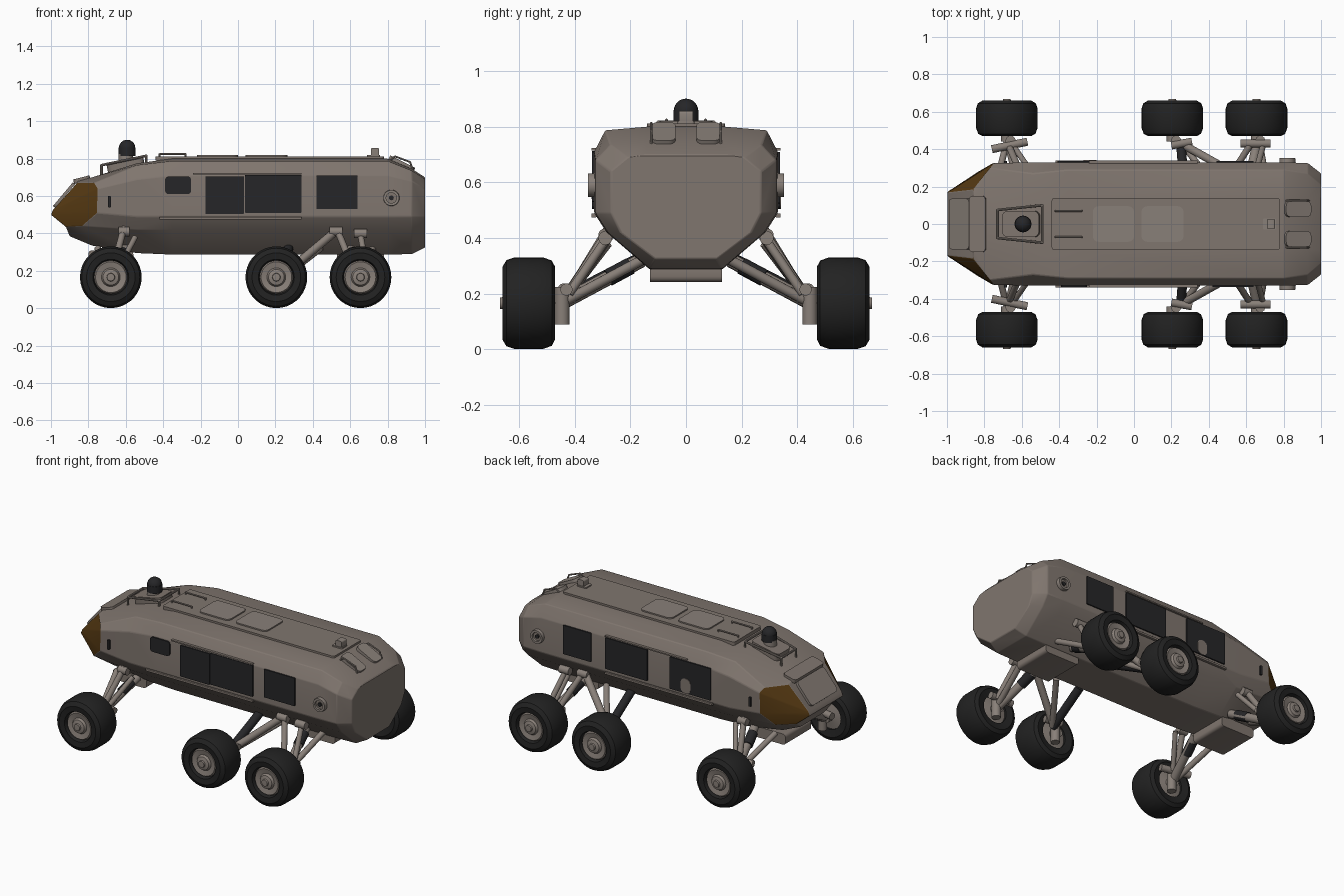
import bpy, bmesh, math
from mathutils import Vector, Matrix

if "Cube" in bpy.data.objects:
    bpy.data.objects.remove(bpy.data.objects["Cube"])


def material(name, rgb):
    m = bpy.data.materials.new(name)
    m.diffuse_color = (*rgb, 1)
    m.use_nodes = True
    m.node_tree.nodes["Principled BSDF"].inputs["Base Color"].default_value = m.diffuse_color
    return m


HULL = material("taupe hull", (0.215, 0.18, 0.157))
METAL = material("light taupe metal", (0.25, 0.215, 0.19))
TYRE = material("tyre black", (0.016, 0.016, 0.016))
GLASS = material("dark glass", (0.019, 0.019, 0.021))
AMBER = material("amber canopy", (0.09, 0.04, 0.006))


def finish(name, bm, mats, angle=35):
    bmesh.ops.recalc_face_normals(bm, faces=bm.faces[:])
    me = bpy.data.meshes.new(name)
    bm.to_mesh(me)
    bm.free()
    for m in mats:
        me.materials.append(m)
    ob = bpy.data.objects.new(name, me)
    bpy.context.collection.objects.link(ob)
    bpy.ops.object.select_all(action='DESELECT')
    bpy.context.view_layer.objects.active = ob
    ob.select_set(True)
    bpy.ops.object.shade_smooth_by_angle(angle=math.radians(angle))
    return ob


def rods(name, segs, mat, n=14):
    """Cylinders between point pairs, with a ball at each end of thin tubes."""
    bm = bmesh.new()
    for p, q, r in segs:
        p, q = Vector(p), Vector(q)
        d = q - p
        mx = Matrix.Translation((p + q) / 2) @ d.to_track_quat('Z', 'Y').to_matrix().to_4x4()
        bmesh.ops.create_cone(bm, cap_ends=True, segments=n, radius1=r, radius2=r,
                              depth=d.length, matrix=mx)
        if r < 0.01:
            for e in (p, q):
                bmesh.ops.create_uvsphere(bm, u_segments=8, v_segments=6, radius=r,
                                          matrix=Matrix.Translation(e))
    return finish(name, bm, [mat])


def plate(name, lo, hi, axis, corner, mat, tilt=0):
    """Box with rounded corners around one axis (0 x, 1 y, 2 z)."""
    lo, hi = Vector(lo), Vector(hi)
    bm = bmesh.new()
    bmesh.ops.create_cube(bm, size=1, matrix=Matrix.Diagonal((*(hi - lo), 1)))
    if corner:
        edges = [e for e in bm.edges
                 if abs((e.verts[0].co - e.verts[1].co).normalized()[axis]) > 0.9]
        bmesh.ops.bevel(bm, geom=edges, offset=corner, segments=4, profile=0.5, affect='EDGES')
    bm.transform(Matrix.Translation((lo + hi) / 2) @ Matrix.Rotation(tilt, 4, 'Y'))
    return finish(name, bm, [mat])


def lathe(name, profile, x, z, s, mat, n=32, closed=False):
    """Revolve (radius, y) points about the y axis; s is the side."""
    bm = bmesh.new()
    rings = []
    for k in range(n):
        a = 2 * math.pi * k / n
        rings.append([bm.verts.new((x + r * math.cos(a), s * y, z + r * math.sin(a)))
                      for r, y in profile])
    m = len(profile)
    for k in range(n):
        a, b = rings[k], rings[(k + 1) % n]
        for i in range(m if closed else m - 1):
            j = (i + 1) % m
            bm.faces.new((a[i], a[j], b[j], b[i]))
    bmesh.ops.remove_doubles(bm, verts=bm.verts[:], dist=1e-5)
    return finish(name, bm, [mat])


# Hull: loft of half sections, roof edge down to belly edge, mirrored in y
def section(x, pts):
    return [(x, y, z) for y, z in pts]


MID = [(.14, .80), (.29, .787), (.33, .71), (.33, .49), (.285, .42), (.13, .287)]
halves = [
    [(-.86, .14, .68), (-.86, .185, .67), (-.99, .17, .525), (-1, .17, .50),
     (-.92, .19, .435), (-.90, .12, .385)],
    [(-.78, .15, .70), (-.77, .30, .67), (-.75, .325, .64), (-.755, .325, .51),
     (-.835, .28, .44), (-.78, .13, .335)],
    section(-.54, [(.14, .775), (.27, .765), (.33, .69), (.33, .49), (.285, .42), (.13, .295)]),
    section(-.35, MID),
    section(.80, MID),
    section(.93, [(.14, .745), (.27, .735), (.325, .68), (.325, .49), (.28, .42), (.13, .29)]),
    section(1.0, [(.14, .70), (.21, .69), (.27, .64), (.27, .49), (.235, .42), (.11, .325)]),
]
bm = bmesh.new()
L = [[bm.verts.new(p) for p in h] for h in halves]
R = [[bm.verts.new((p[0], -p[1], p[2])) for p in h] for h in halves]
for k in range(len(halves) - 1):
    for S in (L, R):
        for i in range(5):
            f = bm.faces.new((S[k][i], S[k][i + 1], S[k + 1][i + 1], S[k + 1][i]))
            if k == 0 and i in (1, 2, 3):
                f.material_index = 1
    for i in (0, 5):
        bm.faces.new((L[k][i], L[k + 1][i], R[k + 1][i], R[k][i]))
for k in (0, -1):
    for i in range(5):
        bm.faces.new((L[k][i], L[k][i + 1], R[k][i + 1], R[k][i]))
hull = finish("hull", bm, [HULL, AMBER], 30)
bev = hull.modifiers.new("soft edges", 'BEVEL')
bev.width, bev.segments, bev.limit_method, bev.angle_limit = 0.012, 2, 'ANGLE', math.radians(22)

# Nose panel between the canopy windows
tilt = -math.atan2(.155, .13)
plate("nose_panel", (-1.013, -.135, .597), (-.847, .135, .613), 2, .02, METAL, tilt)
plate("nose_brow", (-.88, -.15, .675), (-.79, .15, .70), 2, .02, HULL, -.25)

# Roof: raised deck, hatches, rails and sensor box
plate("roof_deck", (-.44, -.14, .79), (.78, .14, .812), 2, .015, HULL)
for i, (a, b) in enumerate(((-.22, 0), (.04, .265))):
    plate(f"roof_hatch_{i}", (a, -.095, .80), (b, .095, .82), 2, .03, METAL)
plate("sensor_base", (.69, -.03, .80), (.76, .03, .82), 2, .008, METAL)
plate("sensor_box", (.71, -.025, .81), (.755, .025, .857), 1, .01, METAL)
segs = []
for s in (-1, 1):
    a, b = (-.42, s * .07, .824), (-.28, s * .07, .824)
    segs += [(a, b, .005), (a, (-.42, s * .07, .80), .005), (b, (-.28, s * .07, .80), .005)]
rods("roof_rails", segs, METAL, 8)

# Turret, its base and the guard frame
plate("turret_base", (-.70, -.07, .73), (-.50, .07, .795), 2, .03, HULL, -.2)
rods("turret_neck", [((-.60, 0, .77), (-.60, 0, .825), .04)], METAL)
rods("turret_drum", [((-.593, 0, .815), (-.593, 0, .86), .045)], GLASS, 20)
bm = bmesh.new()
bmesh.ops.create_uvsphere(bm, u_segments=20, v_segments=12, radius=.044,
                          matrix=Matrix.Translation((-.593, 0, .857)))
finish("turret_dome", bm, [GLASS])
segs = []
corners = [(-.73, -.075, .765), (-.49, -.10, .815), (-.49, .10, .815), (-.73, .075, .765)]
for i in range(4):
    segs.append((corners[i], corners[(i + 1) % 4], .007))
    x, y, z = corners[i]
    segs.append((corners[i], (x, y, z - .05), .007))
rods("turret_frame", segs, METAL, 8)

# Rear sloped pads with grab bars
for s in (-1, 1):
    plate(f"rear_pad_{s}", (.80, s * .08 - .042, .758), (.95, s * .08 + .042, .785), 2, .025,
          METAL, math.atan2(.1, .2))
    y = s * .125
    rods(f"rear_grab_bar_{s}", [((.81, y, .79), (.84, y, .812), .005),
                                ((.84, y, .812), (.92, y, .782), .005),
                                ((.92, y, .782), (.935, y, .74), .005)], METAL, 8)

# Side windows: (x range, z range, corner) for each side
windows = {
    -1: [(-.39, -.25, .61, .705, .02), (-.175, .033, .505, .705, .004),
         (.037, .34, .51, .712, .004), (.42, .64, .53, .71, .004)],
    1: [(-.41, -.12, .505, .71, .004), (.04, .34, .51, .71, .004), (.44, .64, .525, .71, .004)],
}
for s, rows in windows.items():
    for i, (x0, x1, z0, z1, c) in enumerate(rows):
        ys = sorted((s * .329, s * .338))
        plate(f"side_window_{s}_{i}", (x0, ys[0], z0), (x1, ys[1], z1), 1, c, GLASS)
    ys = sorted((s * .322, s * .34))
    plate(f"sill_{s}", (-.42, ys[0], .474), (.34, ys[1], .488), 0, .003, HULL)
    plate(f"door_track_{s}", (-.24, ys[0], .715), (.34, ys[1], .723), 0, 0, HULL)
    # Nose slot and rear round port
    plate(f"nose_slot_{s}", (-.695, ys[0], .54), (-.68, ys[1] - .004 * (s > 0), .60), 1, .003, GLASS)
    lathe(f"port_ring_{s}", [(.028, .33), (.028, .352), (.042, .352), (.044, .32)],
          .82, .59, s, METAL, 24)
    lathe(f"port_glass_{s}", [(0, .338), (.03, .338)], .82, .59, s, HULL, 24)
    lathe(f"port_core_{s}", [(0, .345), (.013, .345), (.013, .33)], .82, .59, s, GLASS, 12)
# Arched inset inside the door window on the back side
plate("door_arch", (-.27, .334, .505), (-.20, .341, .60), 1, .03, HULL)

# Belly boxes carrying the suspension
for n, a, b in (("front", -.80, -.56), ("rear", .53, .78)):
    plate(f"{n}_belly_box", (a, -.13, .242), (b, .13, .31), 1, .02, HULL)

# Wheels
tyre = [(.085, .48), (.13, .47), (.153, .482), (.165, .515), (.165, .615), (.155, .645),
        (.13, .66), (.096, .655), (.088, .63)]
hub = [(0, .44), (.03, .44), (.03, .485), (.09, .495), (.09, .632), (.082, .645), (.05, .638),
       (.042, .652), (.022, .657), (.02, .668), (0, .669)]
wheels = {"front": -.68, "middle": .205, "rear": .655}
# Suspension rods per wheel: (start, end, radius), y measured outward
arms = {
    "front": [((-.60, .16, .32), (-.67, .44, .17), .026), ((-.75, .16, .32), (-.68, .44, .17), .018),
              ((-.61, .28, .43), (-.67, .42, .20), .018), ((-.55, .28, .38), (-.64, .41, .21), .015),
              ((-.76, .40, .215), (-.57, .44, .215), .022), ((-.64, .29, .41), (-.58, .29, .41), .025)],
    "middle": [((.52, .28, .41), (.27, .42, .20), .022), ((.44, .18, .32), (.26, .43, .18), .018),
               ((.20, .42, .215), (.31, .44, .215), .022), ((.49, .29, .41), (.56, .29, .41), .025)],
    "rear": [((.60, .16, .32), (.66, .44, .17), .026), ((.72, .16, .32), (.67, .44, .17), .018),
             ((.53, .28, .42), (.62, .42, .20), .018), ((.65, .27, .42), (.69, .42, .20), .016),
             ((.57, .43, .215), (.73, .43, .215), .022), ((.62, .29, .40), (.69, .29, .40), .025)],
}
struts = {"front": ((-.615, .20, .30), (-.635, .28, .257), .031),
          "middle": ((.27, .17, .32), (.25, .44, .18), .026),
          "rear": ((.61, .20, .30), (.625, .28, .257), .031)}
for n, x in wheels.items():
    for s in (-1, 1):
        lathe(f"{n}_tyre_{s}", tyre, x, .166, s, TYRE, 36, True)
        lathe(f"{n}_hub_{s}", hub, x, .166, s, METAL, 28)

        def side(seg):
            p, q, r = seg
            return ((p[0], s * p[1], p[2]), (q[0], s * q[1], q[2]), r)
        upright = ((x + .02, .445, .09), (x + .02, .445, .225), .027)
        rods(f"{n}_suspension_{s}", [side(a) for a in arms[n] + [upright]], METAL)
        rods(f"{n}_strut_{s}", [side(struts[n])], GLASS)
